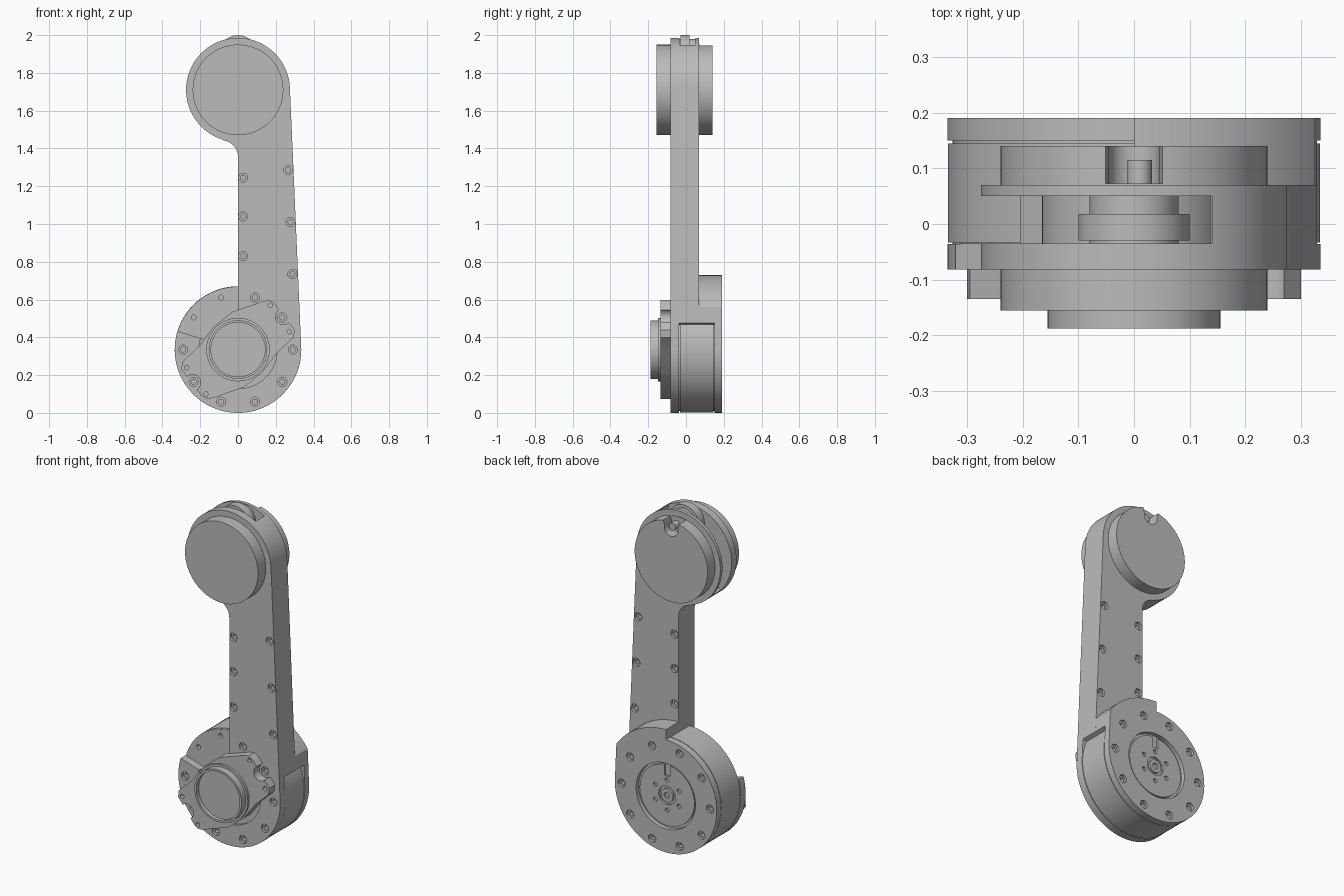
import bpy, bmesh
from math import cos, sin, radians

cube = bpy.data.objects.get("Cube")
if cube:
    bpy.data.objects.remove(cube, do_unlink=True)

grey = bpy.data.materials.new("plain_grey")
grey.use_nodes = True
grey.diffuse_color = (0.5, 0.5, 0.5, 1)
grey.node_tree.nodes["Principled BSDF"].inputs["Base Color"].default_value = (0.5, 0.5, 0.5, 1)

LOW, TOP = 0.335, 1.71      # heights of the two joint axes
FRONT, BACK = -0.082, 0.07  # faces of the arm


def arc(z, r, a0, a1, x=0, step=4):
    n = max(2, round(abs(a1 - a0) / step))
    angles = [radians(a0 + (a1 - a0) * i / n) for i in range(n + 1)]
    return [(x + r * cos(a), z + r * sin(a)) for a in angles]


def disc(x, z, r, y0, y1, step=5):
    return arc(z, r, 0, 360, x, step)[:-1], y0, y1


def part(name, *prisms):
    """One object made of outlines in the xz plane, each extruded along y."""
    bm = bmesh.new()
    for pts, y0, y1 in prisms:
        face = bm.faces.new([bm.verts.new((x, y0, z)) for x, z in pts])
        ext = bmesh.ops.extrude_face_region(bm, geom=[face])["geom"]
        verts = [v for v in ext if isinstance(v, bmesh.types.BMVert)]
        bmesh.ops.translate(bm, verts=verts, vec=(0, y1 - y0, 0))
    bmesh.ops.recalc_face_normals(bm, faces=bm.faces[:])
    mesh = bpy.data.meshes.new(name)
    bm.to_mesh(mesh)
    bm.free()
    mesh.materials.append(grey)
    obj = bpy.data.objects.new(name, mesh)
    bpy.context.collection.objects.link(obj)
    return obj


def cut(obj, *prisms):
    tool = part("cutter", *prisms)
    tool.hide_render = True
    mod = obj.modifiers.new("cut", "BOOLEAN")
    mod.operation, mod.solver, mod.object = "DIFFERENCE", "EXACT", tool
    mod.use_self = True
    bpy.context.view_layer.objects.active = obj
    bpy.ops.object.modifier_apply(modifier=mod.name)
    bpy.data.objects.remove(tool, do_unlink=True)


def screw_hole(x, z, face, inward):
    """Wide counterbore with a narrower bore below it."""
    out = []
    for r, depth in ((0.024, 0.015), (0.013, 0.035)):
        ys = sorted((face - inward * 0.01, face + inward * depth))
        out.append(disc(x, z, r, *ys, step=20))
    return out


ring = arc(LOW, 0.29, 0, 324, step=36)
arm_screws = [(0.027, 0.83), (0.027, 1.04), (0.027, 1.245),
              (0.288, 0.735), (0.278, 1.01), (0.265, 1.285)]
edge = (0.329, 0.477)

# Arm plate with its round upper end and inside fillet
arm_outline = ([(0, LOW), (0, 1.355)]
               + arc(1.355, 0.088, 10, 80, x=-0.088, step=10)
               + arc(TOP, 0.275, 250, 2) + [edge])
arm = part("arm", (arm_outline, FRONT, BACK))
# Channel around the upper end, left open on one side for the pulley
channel = ([(0.14, TOP + 0.4), (0.14, TOP + 0.09)]
           + arc(TOP, 0.165, 33, 222) + arc(TOP, 0.4, 222, 180, step=14)
           + [(-0.4, TOP + 0.4)])
cut(arm, (channel, -0.035, 0.05))
holes = []
for x, z in arm_screws:
    holes += screw_hole(x, z, FRONT, 1) + screw_hole(x, z, BACK, -1)
for x, z in ring[1:3]:
    holes += screw_hole(x, z, FRONT, 1)
cut(arm, *holes)

# Pulley in the channel
part("pulley", disc(0, 1.9, 0.1, -0.03, 0.018), disc(0, 1.9, 0.08, -0.037, 0.052))

# Upper joint caps
part("upper_front_cap", disc(0, TOP, 0.24, -0.155, FRONT))
rear_cap = part("upper_rear_cap", disc(0, TOP, 0.24, BACK, 0.14))
notch = [(0.065, 2.0), (0.045, 1.92)] + arc(1.905, 0.045, 0, -180, step=15) + [(-0.045, 1.92), (-0.065, 2.0)]
cut(rear_cap, (notch, BACK + 0.003, 0.2))
part("cable_stub", disc(0.01, 1.905, 0.022, BACK, 0.115, 20))

# Lower drum: front plate with a missing sector
front_plate = part("lower_front_plate", (
    [(0, LOW), edge] + arc(LOW, 0.335, 0, -197), FRONT, -0.036))
holes = [disc(0, LOW, 0.207, -0.1, FRONT + 0.015)]
for x, z in ring[:1] + ring[5:]:
    holes += screw_hole(x, z, FRONT, 1)
cut(front_plate, *holes)
cut(arm, disc(0, LOW, 0.207, -0.1, FRONT + 0.015))

# Drum core and the side cover with thin seams
core = part("drum_core", disc(0, LOW, 0.326, -0.036, 0.152))
cover = part("drum_cover", disc(0, LOW, 0.334, -0.033, 0.145))
small = [disc(x, z, 0.013, -0.05, -0.015, 20) for x, z in ring[3:5]]
cut(core, *small)
cut(cover, *small)

# Raised housing behind the arm and the rear plate
raised = arc(LOW, 0.395, 90, 34.6) + [edge]
part("rear_housing", ([(0, LOW)] + raised, BACK, 0.15))
side_block = [(0.2, 0.477)] + arc(LOW, 0.335, 60, 26) + [edge]
part("housing_side", (side_block, -0.036, 0.15))
rear = part("lower_rear_plate", (raised + arc(LOW, 0.335, 0, -270), 0.15, 0.19))
holes = [disc(0, LOW, 0.195, 0.165, 0.21)]
for x, z in ring:
    holes += screw_hole(x, z, 0.19, -1)
cut(rear, *holes)

# Rear output disc with slot, hub rings and small holes
output = part("output_disc", disc(0, LOW, 0.18, 0.16, 0.178))
slot = [(-0.018, 0.45), (0.018, 0.45), (0.018, 0.54), (-0.018, 0.54)]
holes = [disc(x, z, 0.013, 0.165, 0.19, 20) for x, z in arc(LOW, 0.09, 30, 330, step=60)]
cut(output, (slot, 0.166, 0.2), disc(0, LOW, 0.055, 0.168, 0.2), *holes)
hub = part("output_hub", disc(0, LOW, 0.04, 0.16, 0.18))
cut(hub, disc(0, LOW, 0.018, 0.168, 0.2, 15))

# Front bracket, the same after half a turn
half = [(0.165, 0.262), (0.192, 0.245), (0.3, 0.105), (0.295, 0.065),
        (0.205, -0.02), (0.13, -0.12), (0.03, -0.2), (-0.13, -0.255)]
outline = [(s * x, LOW + s * z) for s in (1, -1) for x, z in half]
bracket = part("front_bracket", (outline, -0.135, FRONT + 0.015))
holes = []
for s in (1, -1):
    holes.append(disc(s * 0.24, LOW + s * 0.175, 0.042, -0.2, 0, 10))
    for x, z in ((0.17, 0.235), (0.272, 0.095)):
        holes.append(disc(s * x, LOW + s * z, 0.012, -0.2, -0.11, 20))
cut(bracket, *holes)

# Hub on the bracket with a shallow cup
part("hub_collar", disc(0, LOW, 0.168, -0.148, -0.12))
cup = part("hub_cup", disc(0, LOW, 0.155, -0.188, -0.12))
cut(cup, disc(0, LOW, 0.143, -0.25, -0.165))

# Smooth round walls, sharp rims
for obj in bpy.context.collection.objects:
    if obj.type == "MESH" and grey.name in obj.data.materials:
        bpy.ops.object.select_all(action="DESELECT")
        obj.select_set(True)
        bpy.context.view_layer.objects.active = obj
        bpy.ops.object.shade_smooth_by_angle(angle=radians(30))
